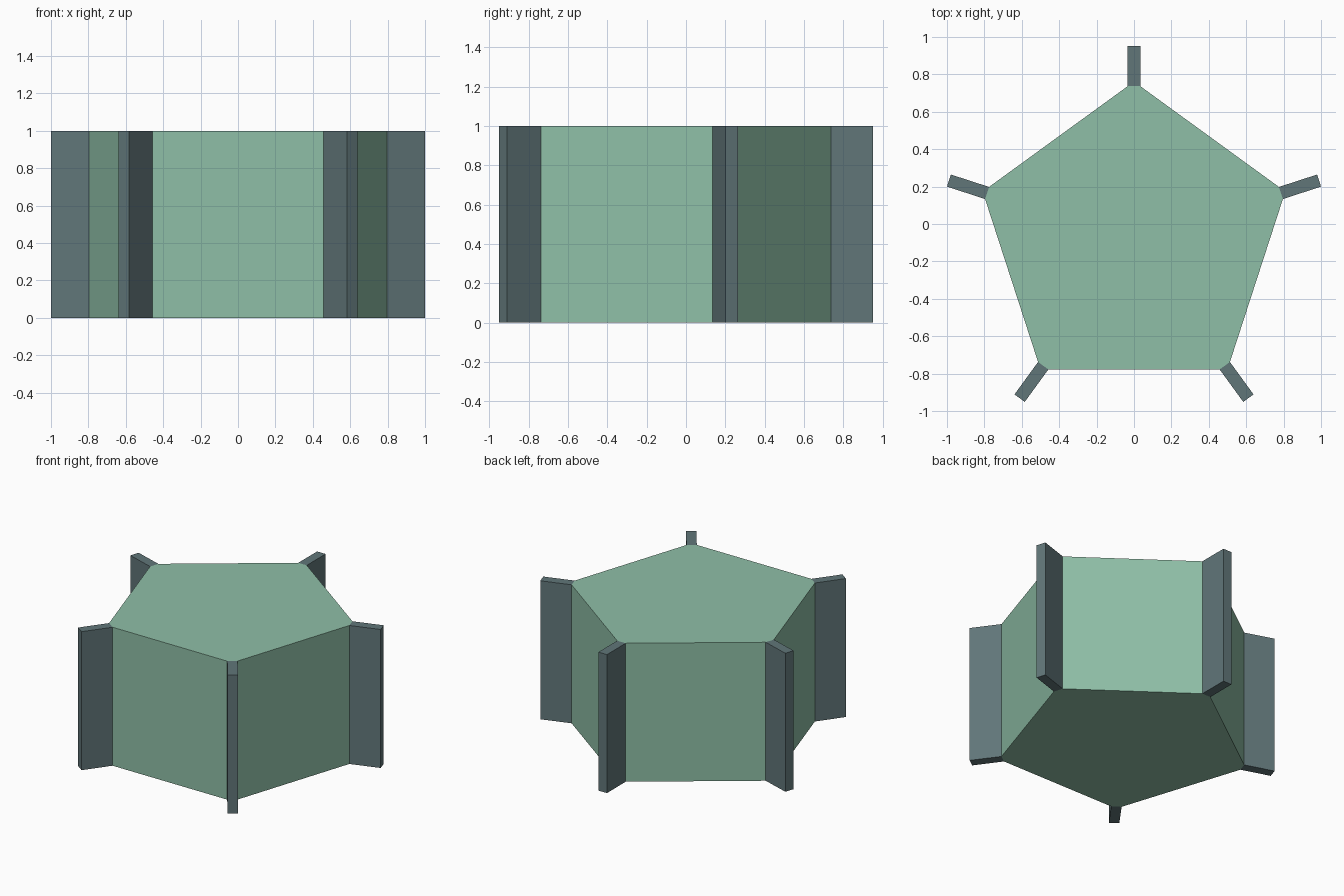
import bpy, bmesh, math
from mathutils import Vector

if "Cube" in bpy.data.objects:
    bpy.data.objects.remove(bpy.data.objects["Cube"])

CENTRE_Y = -0.0894   # pentagon centre, so that the bounds are centred
R_IN, R_OUT = 0.826, 1.0404
HALF = 0.034         # half thickness of a fin
HEIGHT = 1.0


def material(name, rgb):
    m = bpy.data.materials.new(name)
    m.diffuse_color = (*rgb, 1.0)
    m.use_nodes = True
    m.node_tree.nodes["Principled BSDF"].inputs["Base Color"].default_value = m.diffuse_color
    return m


def corner(i, radius, side):
    """Point at a radius along spoke i, offset sideways by side."""
    a = math.radians(90 + 72 * i)
    out = Vector((math.cos(a), math.sin(a), 0))
    left = Vector((-out.y, out.x, 0))
    return out * radius + left * side + Vector((0, CENTRE_Y, 0))


def prism(name, outline, mat):
    """Extrude a counter-clockwise outline up from the floor."""
    bm = bmesh.new()
    base = bm.faces.new([bm.verts.new(p) for p in outline])
    ext = bmesh.ops.extrude_face_region(bm, geom=[base], use_keep_orig=True)
    top = [v for v in ext["geom"] if isinstance(v, bmesh.types.BMVert)]
    bmesh.ops.translate(bm, verts=top, vec=(0, 0, HEIGHT))
    bmesh.ops.recalc_face_normals(bm, faces=bm.faces)
    mesh = bpy.data.meshes.new(name)
    bm.to_mesh(mesh)
    bm.free()
    mesh.materials.append(mat)
    ob = bpy.data.objects.new(name, mesh)
    bpy.context.collection.objects.link(ob)
    return ob


green = material("soft green", (0.275, 0.521, 0.386))
slate = material("slate grey", (0.119, 0.181, 0.191))

# Five-sided body with narrow flats where the fins attach
prism("body", [corner(i, R_IN, s) for i in range(5) for s in (-HALF, HALF)], green)

# One fin on every corner
for i in range(5):
    prism(f"corner_fin_{i + 1}",
          [corner(i, R_IN, -HALF), corner(i, R_OUT, -HALF),
           corner(i, R_OUT, HALF), corner(i, R_IN, HALF)], slate)
